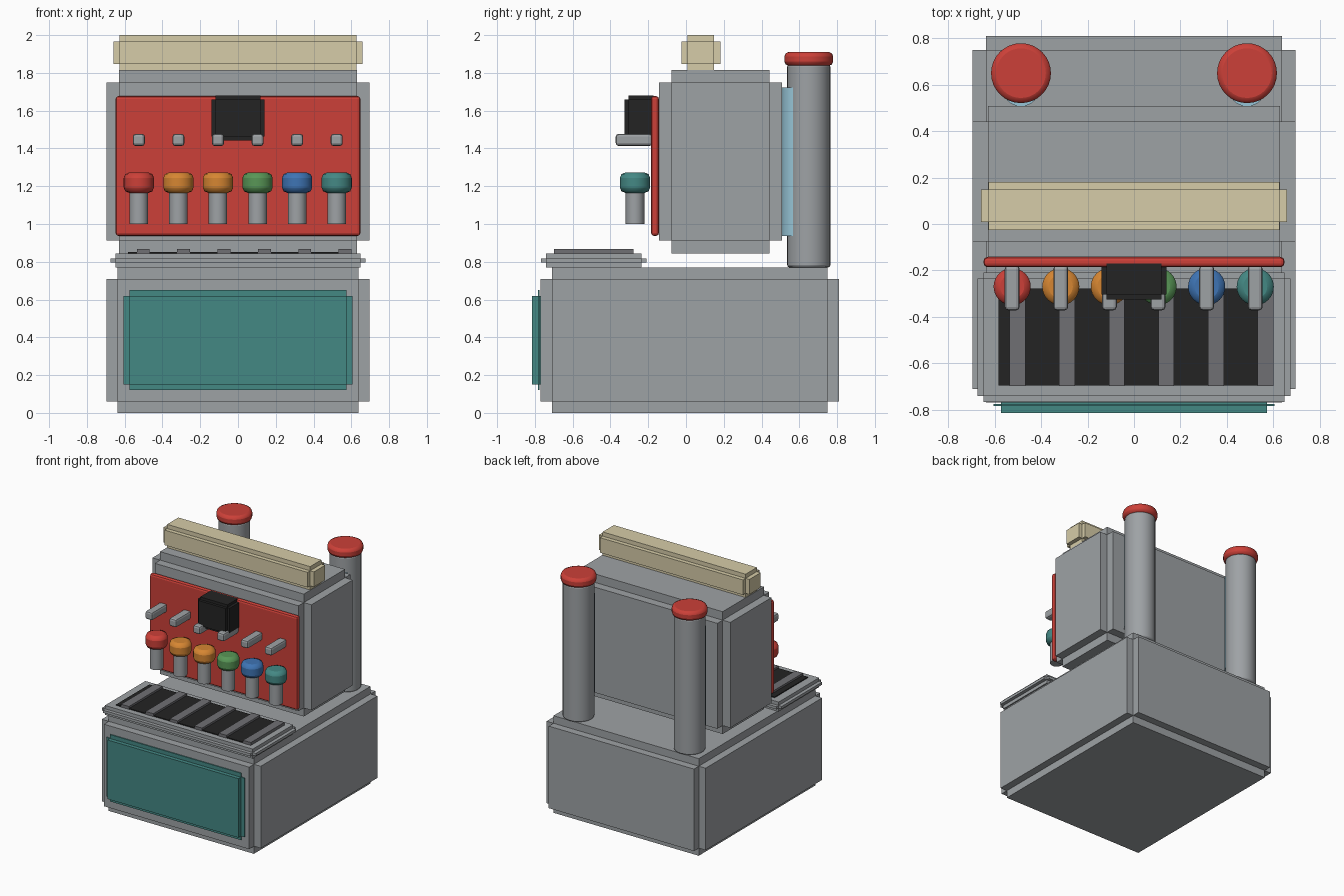
import bpy
import bmesh
from mathutils import Vector

cube = bpy.data.objects.get("Cube")
if cube:
    bpy.data.objects.remove(cube, do_unlink=True)


def material(name, r, g, b):
    # sRGB 0-255 to linear
    color = [(c / 255 / 12.92) if c < 11 else ((c / 255 + 0.055) / 1.055) ** 2.4 for c in (r, g, b)] + [1]
    mat = bpy.data.materials.new(name)
    mat.use_nodes = True
    mat.diffuse_color = color
    mat.node_tree.nodes["Principled BSDF"].inputs["Base Color"].default_value = color
    return mat


steel = material("steel grey", 158, 162, 165)
slat_grey = material("slat grey", 112, 112, 116)
black = material("black", 36, 36, 36)
red = material("red", 204, 64, 56)
orange = material("orange", 214, 134, 50)
green = material("green", 88, 150, 86)
blue = material("blue", 62, 116, 180)
teal = material("teal", 68, 136, 132)
pale_blue = material("pale blue", 150, 196, 214)
cream = material("cream", 214, 204, 168)


def add_box(bm, lo, hi):
    lo, hi = Vector(lo), Vector(hi)
    for v in bmesh.ops.create_cube(bm, size=1)["verts"]:
        v.co = (lo + hi) / 2 + v.co * (hi - lo)


def finish(bm, name, mat, bevel=0, segments=1, smooth=False):
    mesh = bpy.data.meshes.new(name)
    bm.to_mesh(mesh)
    bm.free()
    mesh.materials.append(mat)
    obj = bpy.data.objects.new(name, mesh)
    bpy.context.collection.objects.link(obj)
    if bevel:
        mod = obj.modifiers.new("bevel", "BEVEL")
        mod.width, mod.segments = bevel, segments
        mod.limit_method, mod.angle_limit = "ANGLE", 0.9
    if smooth:
        bpy.ops.object.select_all(action="DESELECT")
        obj.select_set(True)
        bpy.context.view_layer.objects.active = obj
        bpy.ops.object.shade_smooth_by_angle(angle=0.6)
    return obj


def box(name, lo, hi, mat, bevel=0, segments=1):
    bm = bmesh.new()
    add_box(bm, lo, hi)
    return finish(bm, name, mat, bevel, segments)


def notched_box(name, lo, hi, step, mat):
    # Three crossing boxes, each reaching full size along one axis only
    bm = bmesh.new()
    for axis in range(3):
        inset = Vector((step, step, step))
        inset[axis] = 0
        add_box(bm, Vector(lo) + inset, Vector(hi) - inset)
    return finish(bm, name, mat)


def cylinder(name, x, y, z0, z1, radius, mat, bevel=0, segments=2):
    bm = bmesh.new()
    bmesh.ops.create_cone(bm, cap_ends=True, segments=32, radius1=radius, radius2=radius, depth=z1 - z0)
    bmesh.ops.translate(bm, verts=bm.verts, vec=(x, y, (z0 + z1) / 2))
    return finish(bm, name, mat, bevel, segments, smooth=True)


# Cabinets and header
notched_box("base_cabinet", (-0.697, -0.77, 0), (0.697, 0.81, 0.77), 0.06, steel)
notched_box("front_panel", (-0.605, -0.815, 0.12), (0.605, -0.745, 0.65), 0.031, teal)
notched_box("upper_cabinet", (-0.697, -0.143, 0.845), (0.697, 0.508, 1.815), 0.067, steel)
notched_box("header_sign", (-0.66, -0.025, 1.815), (0.66, 0.182, 2.0), 0.033, cream)

# Drip tray with grate
notched_box("drip_tray", (-0.675, -0.768, 0.77), (0.675, -0.208, 0.845), 0.027, steel)
box("tray_recess", (-0.583, -0.695, 0.84), (0.583, -0.278, 0.852), black)
for i in range(6):
    x = -0.502 + i * 0.2138
    box(f"tray_slat_{i + 1}", (x - 0.034, -0.698, 0.845), (x + 0.034, -0.278, 0.868), slat_grey)

# Dispensing panel
box("dispensing_panel", (-0.648, -0.185, 0.937), (0.648, -0.143, 1.677), red, 0.015, 2)
notched_box("display_box", (-0.14, -0.325, 1.442), (0.14, -0.15, 1.68), 0.021, black)
for i, mat in enumerate((red, orange, orange, green, blue, teal)):
    x = -0.525 + i * 0.2095
    box(f"lever_{i + 1}", (x - 0.032, -0.372, 1.413), (x + 0.032, -0.178, 1.477), steel, 0.015, 2)
    cylinder(f"nozzle_{i + 1}", x, -0.27, 1.0, 1.18, 0.049, steel)
    cylinder(f"knob_{i + 1}", x, -0.27, 1.165, 1.272, 0.08, mat, 0.028)

# Rear tanks
for side, x in (("right", -0.487), ("left", 0.487)):
    cylinder(f"{side}_tank", x, 0.65, 0.77, 1.845, 0.114, steel, 0.012)
    cylinder(f"{side}_tank_cap", x, 0.65, 1.838, 1.91, 0.129, red, 0.022)
    cylinder(f"{side}_tank_sleeve", x, 0.587, 0.937, 1.722, 0.08, pale_blue)
